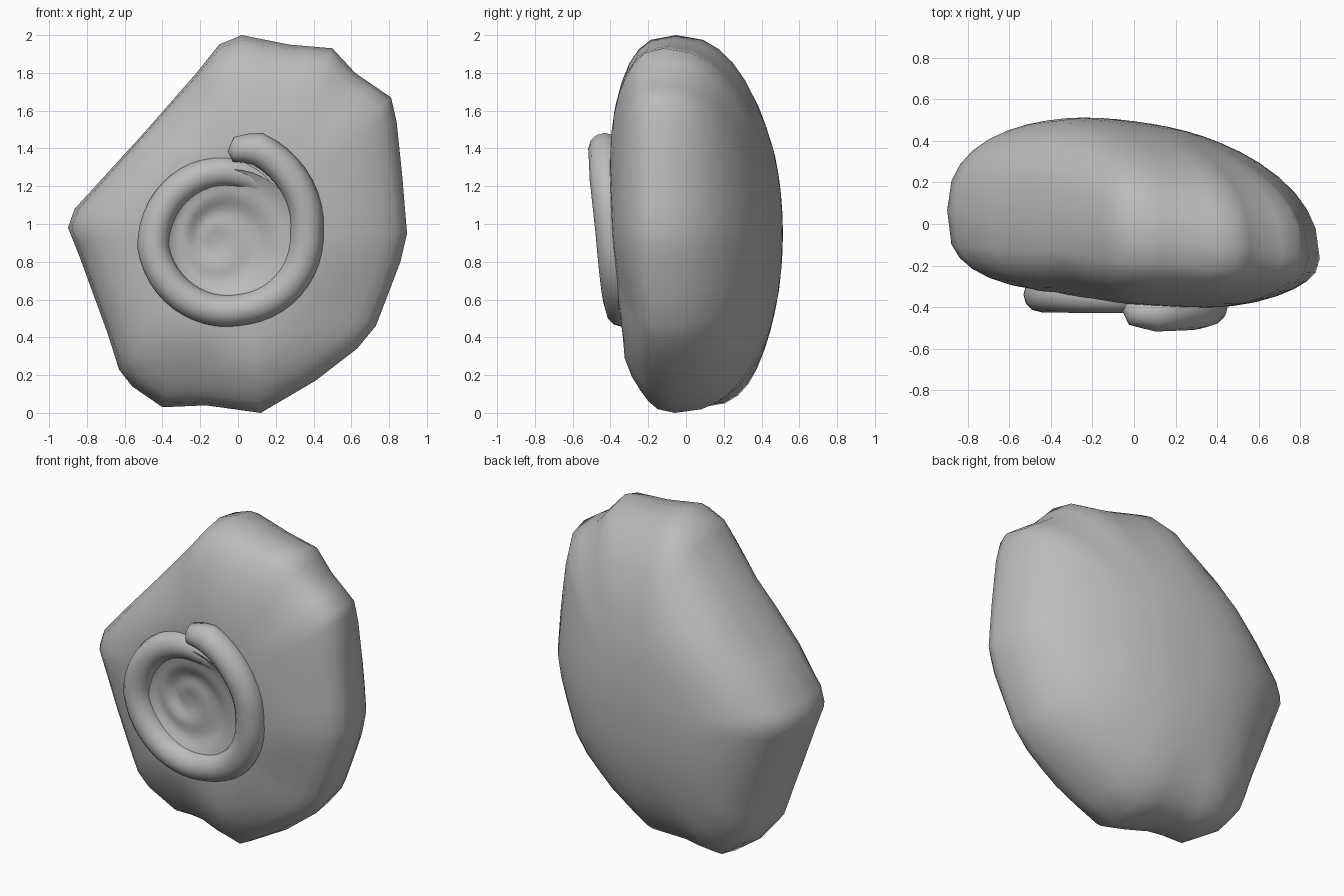
import bpy
import bmesh
from math import sin, cos, pi, exp, hypot
from mathutils import Vector

cube = bpy.data.objects.get("Cube")
if cube:
    bpy.data.objects.remove(cube)

stone = bpy.data.materials.new("stone grey")
stone.use_nodes = True
GREY = (0.5, 0.5, 0.5, 1)
stone.diffuse_color = GREY
stone.node_tree.nodes["Principled BSDF"].inputs["Base Color"].default_value = GREY


def finish(bm, name):
    """Turn a bmesh into a smooth shaded stone object."""
    bmesh.ops.recalc_face_normals(bm, faces=bm.faces)
    for face in bm.faces:
        face.smooth = True
    mesh = bpy.data.meshes.new(name)
    bm.to_mesh(mesh)
    bm.free()
    mesh.materials.append(stone)
    obj = bpy.data.objects.new(name, mesh)
    bpy.context.collection.objects.link(obj)


def bridge(bm, rings):
    """Join neighbouring closed rings with quads."""
    for a, b in zip(rings, rings[1:]):
        n = len(a)
        for i in range(n):
            j = (i + 1) % n
            bm.faces.new((a[i], a[j], b[j], b[i]))


def cap(bm, ring, point):
    """Close a ring with a fan of triangles."""
    tip = bm.verts.new(point)
    for i, v in enumerate(ring):
        bm.faces.new((v, ring[(i + 1) % len(ring)], tip))


def bump(x, z, cx, cz, size):
    return exp(-(hypot(x - cx, z - cz) / size) ** 2)


# Rock: an uneven outline swept inwards to a domed front and back
OUTLINE = [(.02, 2), (.27, 1.95), (.5, 1.93), (.62, 1.8), (.81, 1.67), (.84, 1.54),
           (.87, 1.25), (.895, .95), (.86, .8), (.73, .46), (.63, .34), (.41, .17),
           (.12, 0), (-.17, .04), (-.4, .03), (-.56, .14), (-.63, .23), (-.69, .42),
           (-.84, .83), (-.9, .98), (-.865, 1.08), (-.5, 1.48), (-.22, 1.8), (-.1, 1.95)]
# Hollows worn into the front: x, z, size, depth (negative bulges out)
DENTS = [(-.4, 1.6, .22, .07), (-.25, .12, .2, .06), (.6, .55, .2, .05),
         (.08, .25, .12, -.03), (-.1, .93, .3, .09)]
MIDDLE = Vector((0, .95))


def rock_point(x, z, s, side):
    rim = -.05 - .13 * x + .09 * bump(x, z, -.35, .05, .3)
    if side > 0:
        dome = (1 - s ** 2.3) ** (1 / 2.3)
        return (x, rim + (.495 - .13 * x - rim) * dome, z)
    power = 2.7 - .6 * x
    dome = (1 - s ** power) ** (1 / power)
    front = -.385 - .08 * x - .06 * (z - .9)
    y = rim + (front - rim) * dome
    for dx, dz, size, depth in DENTS:
        y += dome * depth * bump(x, z, dx, dz, size)
    return (x, y, z)


outline = []
for a, b in zip(OUTLINE, OUTLINE[1:] + OUTLINE[:1]):
    outline += [Vector(a), (Vector(a) + Vector(b)) / 2]

SCALES = [.1, .2, .3, .4, .5, .6, .7, .8, .88, .94, .98]
layers = [(s, -1) for s in SCALES] + [(1, 1)] + [(s, 1) for s in reversed(SCALES)]
bm = bmesh.new()
rings = []
for s, side in layers:
    ring = []
    for p in outline:
        # Inner rings relax towards an oval so corners fade out
        arm = p - MIDDLE
        oval = arm / hypot(arm.x / .84, arm.y / .95)
        q = MIDDLE + arm.lerp(oval, min(1, 2 * (1 - s))) * s
        ring.append(bm.verts.new(rock_point(q.x, q.y, s, side)))
    rings.append(ring)
bridge(bm, rings)
cap(bm, rings[0], rock_point(0, .95, 0, -1))
cap(bm, rings[-1], rock_point(0, .95, 0, 1))
finish(bm, "rock")

# Outer whorl: a tube coiling clockwise and sinking into the rock
# Keys: turns, coil radius, tube radius, depth
KEYS = [(0, .475, .065, -.42), (.04, .5, .088, -.43), (.125, .455, .09, -.42),
        (.23, .405, .09, -.39), (.47, .375, .085, -.34), (.73, .41, .085, -.34),
        (1, .355, .08, -.35), (1.25, .3, .07, -.28)]
STEPS, SIDES = 60, 12
COIL = Vector((-.04, 0, .92))


def coil(t):
    """Centre of the tube, its outward direction and its radius."""
    for a, b in zip(KEYS, KEYS[1:]):
        if t <= b[0]:
            break
    f = (t - a[0]) / (b[0] - a[0])
    r, tube, depth = (p + (q - p) * f for p, q in zip(a[1:], b[1:]))
    angle = pi * (.49 - 2 * t)
    out = Vector((cos(angle), 0, sin(angle)))
    return COIL + out * r + Vector((0, depth, 0)), out, tube


bm = bmesh.new()
rings = []
for k in range(STEPS + 1):
    centre, out, tube = coil(KEYS[-1][0] * k / STEPS)
    ring = []
    for i in range(SIDES):
        a = 2 * pi * i / SIDES
        ring.append(bm.verts.new(centre + out * cos(a) * tube + Vector((0, sin(a) * tube, 0))))
    rings.append(ring)
bridge(bm, rings)
cap(bm, rings[0], coil(0)[0] + Vector((-.03, 0, -.01)))
cap(bm, rings[-1], coil(KEYS[-1][0])[0])
finish(bm, "outer_whorl")

# Inner whorls: a shallow bowl with a soft spiral ripple
BOWL_RADIUS, BOWL_RINGS, SPOKES = .37, 14, 40


def bowl_point(f, angle):
    centre = COIL + Vector((-.1, 0, .01)) * (1 - f)
    p = centre + Vector((cos(angle), 0, sin(angle))) * f * BOWL_RADIUS
    ripple = .04 * f * (1 - f) * cos(2 * pi * f * 2 + angle)
    p.y = -.405 - .06 * p.x - .06 * (p.z - .93) + .09 * (1 - f * f) + ripple
    return p


bm = bmesh.new()
rings = [[bm.verts.new(bowl_point(k / BOWL_RINGS, 2 * pi * i / SPOKES)) for i in range(SPOKES)]
         for k in range(1, BOWL_RINGS + 1)]
bridge(bm, rings)
cap(bm, rings[0], bowl_point(0, 0))
finish(bm, "inner_whorls")
